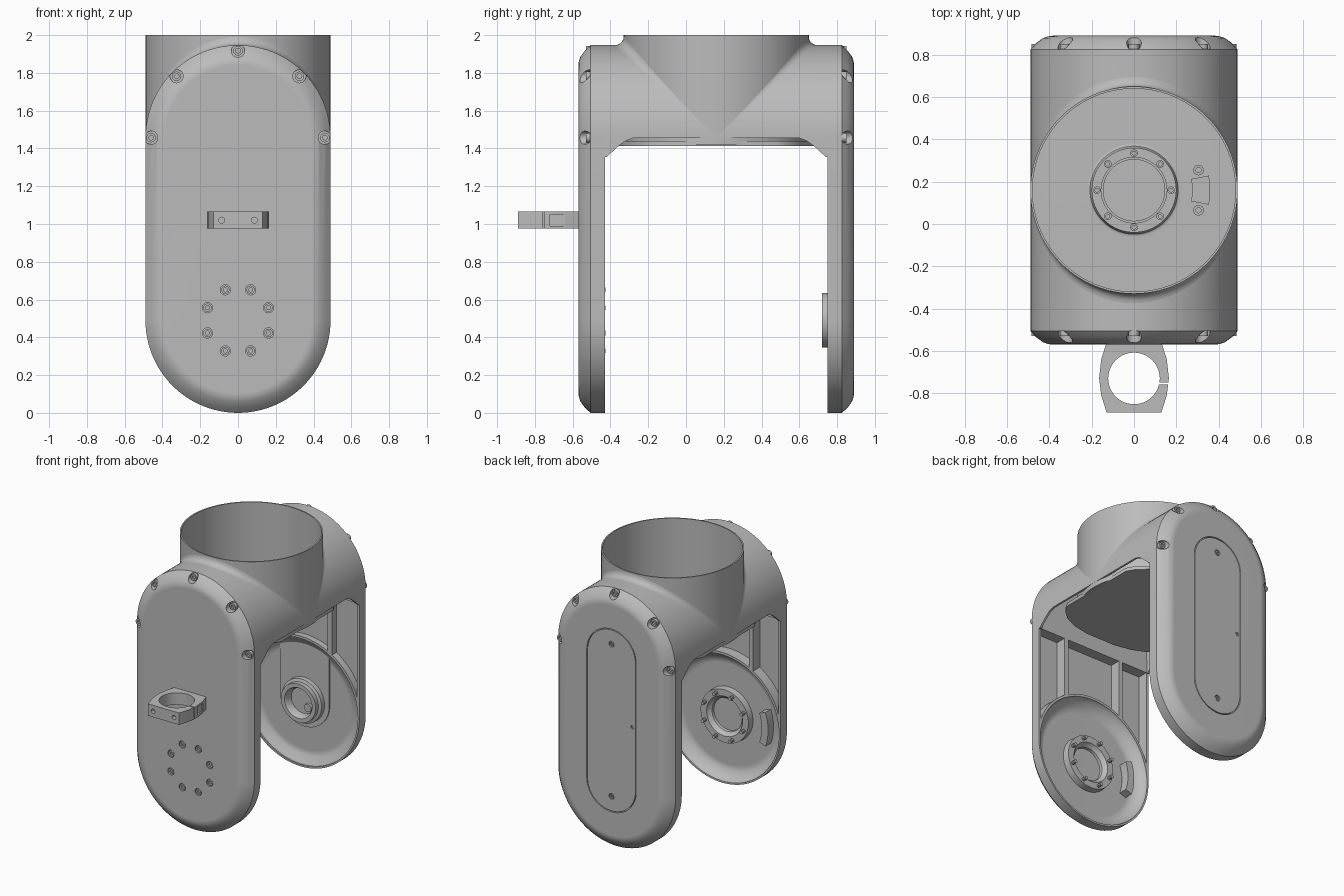
import bpy, bmesh
from math import sin, cos, pi, radians, sqrt
from mathutils import Matrix

if "Cube" in bpy.data.objects:
    bpy.data.objects.remove(bpy.data.objects["Cube"])

R, LOW, HIGH, MID = 0.49, 0.49, 1.457, 0.16   # shell radius, arc centre heights, middle y
INNER, EDGE, OUTER = 0.59, 0.665, 0.73        # plate depths measured from the middle

grey = bpy.data.materials.new("cast_grey")
grey.use_nodes = True
grey.diffuse_color = (0.5, 0.5, 0.5, 1)
grey.node_tree.nodes["Principled BSDF"].inputs["Base Color"].default_value = (0.5, 0.5, 0.5, 1)
made = []


# ---- helpers ----
def finish(name, bm, matrix):
    bm.transform(matrix)
    bm.normal_update()
    bmesh.ops.recalc_face_normals(bm, faces=bm.faces)
    mesh = bpy.data.meshes.new(name)
    bm.to_mesh(mesh)
    bm.free()
    mesh.materials.append(grey)
    obj = bpy.data.objects.new(name, mesh)
    bpy.context.collection.objects.link(obj)
    made.append(obj)
    return obj


def side(s, x=0, z=0):
    """Local z points outward along y on side s, local y points up."""
    return Matrix(((-s, 0, 0, x), (0, 0, s, MID), (0, 1, 0, z), (0, 0, 0, 1)))


def up(x=0, y=0, z=0):
    return Matrix.Translation((x, y, z))


ACROSS = Matrix(((0, 0, 1, 0), (1, 0, 0, MID), (0, 1, 0, 0), (0, 0, 0, 1)))


def loft(name, rings, matrix):
    bm = bmesh.new()
    loops = [[bm.verts.new((x, y, h)) for x, y in pts] for pts, h in rings]
    n = len(loops[0])
    for a, b in zip(loops, loops[1:]):
        for i in range(n):
            j = (i + 1) % n
            bm.faces.new((a[i], a[j], b[j], b[i]))
    bm.faces.new(loops[0][::-1])
    bm.faces.new(loops[-1])
    return finish(name, bm, matrix)


def prism(name, pts, h0, h1, matrix):
    return loft(name, [(pts, h0), (pts, h1)], matrix)


def box(name, x0, x1, y0, y1, z0, z1):
    return prism(name, [(x0, y0), (x1, y0), (x1, y1), (x0, y1)], z0, z1, up())


def lathe(name, profile, matrix, steps=16):
    bm = bmesh.new()
    vs = [bm.verts.new((r, 0, h)) for r, h in profile]
    es = [bm.edges.new(p) for p in zip(vs, vs[1:])]
    if profile[0][0] > 0:
        es.append(bm.edges.new((vs[-1], vs[0])))
    bmesh.ops.spin(bm, geom=vs + es, cent=(0, 0, 0), axis=(0, 0, 1), angle=2 * pi, steps=steps)
    bmesh.ops.remove_doubles(bm, verts=bm.verts, dist=1e-5)
    return finish(name, bm, matrix)


def rod(name, r, h0, h1, matrix, steps=20):
    return prism(name, arc(r, 0, 2 * pi, steps)[:-1], h0, h1, matrix)


def screw(name, r, h0, h1, matrix):
    k = 0.5 * r
    return lathe(name, [(0, h0), (r, h0), (r, h1), (k, h1), (k, h1 - k), (0, h1 - k)], matrix)


def cut(obj, cutters):
    for c in cutters:
        c.hide_render = True
        m = obj.modifiers.new("cut", 'BOOLEAN')
        m.operation, m.object, m.solver = 'DIFFERENCE', c, 'EXACT'
    bpy.context.view_layer.update()
    mesh = bpy.data.meshes.new_from_object(obj.evaluated_get(bpy.context.evaluated_depsgraph_get()))
    obj.modifiers.clear()
    obj.data = mesh
    for c in cutters:
        made.remove(c)
        bpy.data.objects.remove(c)


def arc(r, a0, a1, n=48, cx=0, cy=0):
    return [(cx + r * cos(a0 + (a1 - a0) * i / n), cy + r * sin(a0 + (a1 - a0) * i / n))
            for i in range(n + 1)]


def stadium(r, z0=LOW, z1=HIGH):
    return arc(r, 0, pi, cy=z1) + arc(r, pi, 2 * pi, cy=z0)


def sector(r0, r1, half, mid=0):
    return arc(r1, mid - half, mid + half, 10) + arc(r0, mid + half, mid - half, 10)


RIM = [(0.46 * cos(k * pi / 4), HIGH + 0.46 * sin(k * pi / 4)) for k in range(5)]
BOLTS = [(0.175 * cos((k + .5) * pi / 4), LOW + 0.175 * sin((k + .5) * pi / 4)) for k in range(8)]


# ---- two side plates with dish and ribbed pockets inside ----
def pocket(x0, x1, s, floor):
    xs = [x0 + (x1 - x0) * i / 12 for i in range(13)]
    pts = [(x, LOW + sqrt(0.495 ** 2 - x * x)) for x in xs] + [(x1, 1.36), (x0, 1.36)]
    return prism("pocket_cutter", pts, 0.55, floor, side(s))


flat = []
for s, label, floor in ((-1, "front", .67), (1, "back", .645)):
    plate = loft(label + "_plate", [
        (stadium(R), INNER), (stadium(R), EDGE), (stadium(.463), EDGE + .03),
        (stadium(.43), OUTER - .011), (stadium(.407), OUTER - .003), (stadium(.385), OUTER)], side(s))
    flat.append(plate)
    profile = [(.477, .55), (.477, .6), (.46, floor - .04), (.42, floor - .01), (.38, floor)]
    dish = loft("dish_cutter", [(arc(r, 0, 2 * pi, 72)[:-1], h) for r, h in profile], side(s, 0, LOW))
    cutters = [dish] + [pocket(a, b, s, floor) for a, b in ((-.225, .225), (.26, .472), (-.472, -.26))]
    cutters += [rod("hole_cutter", .035, EDGE + .002, .8, side(s, x, z)) for x, z in RIM]
    if s < 0:
        cutters += [rod("bolt_cutter", .027, .712, .8, side(s, x, z)) for x, z in BOLTS]
    else:
        cutters.append(prism("cover_cutter", stadium(.207), .715, .8, side(s)))
    cut(plate, cutters)
    for x, z in RIM:
        screw(label + "_rim_screw", .025, EDGE - .005, .69, side(s, x, z))

# ---- front plate fittings: face bolts, bearing ring, stop block ----
for x, z in BOLTS:
    screw("face_bolt", .022, .705, .727, side(-1, x, z))
    rod("bolt_tip", .013, .585, .66, side(-1, x, z), 10)
lathe("front_bearing_ring", [(.12, .69), (.205, .69), (.2, .62), (.15, .62), (.14, .64), (.125, .65)],
      side(-1, 0, LOW), 48)
prism("front_stop_block", sector(.32, .375, radians(20), pi), .605, .69, side(-1, 0, LOW))

# ---- back plate fittings: cover, inner panel, hub ----
cover = prism("back_cover", stadium(.2), .71, OUTER, side(1))
spots = [(0, .40, .022), (0, 1.55, .022), (-.175, .97, .014)]
cut(cover, [rod("hole_cutter", r, .718, .8, side(1, x, z)) for x, z, r in spots])
for x, z, r in spots:
    screw("cover_screw", .75 * r, .712, .727, side(1, x, z))
prism("back_inner_panel", stadium(.205, LOW, 1.14), .635, .66, side(1))
lathe("back_hub", [(.1, .66), (.168, .66), (.166, .6), (.145, .593), (.145, .56), (.115, .56), (.1, .585)],
      side(1, 0, LOW), 48)
rod("hub_core", .1, .62, .66, side(1, 0, LOW), 32)
screw("hub_screw", .03, .6, .63, side(1, .05, LOW - .04))

# ---- arched bridge between the plates ----
arch = [(R, 1.355)] + arc(R, 0, pi, cy=HIGH) + [(-R, 1.355), (-.475, 1.355)]
arch += arc(.475, pi, 0, cy=HIGH) + [(.475, 1.355)]
bridge = prism("bridge_arch", arch, -INNER, INNER, side(1))
gap = [(-.58, 1.2), (-.58, 1.355), (-.52, 1.41), (-.48, 1.44), (-.44, 1.455)]
gap += [(-d, z) for d, z in reversed(gap)]
cut(bridge, [prism("gap_cutter", gap, -1, 1, ACROSS),
             rod("socket_cutter", .485, 1.2, 2.2, up(0, MID), 96)])
flat.append(bridge)

# ---- bowed floor under the bridge ----
bow = [(.47, .31), (.43, .38), (.36, .44), (.25, .49), (.12, .515)]
bow += [(-x, y) for x, y in reversed(bow)]
bow += [(-x, -y) for x, y in bow]
prism("bridge_floor", bow, 1.414, 1.44, up(0, MID))

# ---- round socket with floor and raised ring ----
flat.append(lathe("socket", [
    (0, 1.42), (R, 1.42), (R, 2), (.48, 2), (.48, 1.45), (.222, 1.45), (.208, 1.457), (.2, 1.475),
    (.2, 1.52), (.155, 1.52), (.155, 1.5), (.145, 1.5), (.145, 1.46), (0, 1.46)], up(0, MID), 96))
for k in range(8):
    a = k * pi / 4
    screw("ring_screw", .018, 1.5, 1.528, up(.175 * cos(a), MID + .175 * sin(a)))
prism("socket_stop_block", sector(.275, .36, radians(11)), 1.44, 1.5, up(0, MID))
for y in (-.095, .095):
    screw("stop_screw", .025, 1.44, 1.47, up(.305, MID + y))

# ---- blend where the socket meets the bridge ----
bm = bmesh.new()
rows = []
for i in range(97):
    t = 2 * pi * i / 96
    d = 0.045 * sin(t) ** 2
    row = []
    for k in range(6):
        a = k * pi / 10
        r = R + d * (1 - cos(a))
        x = r * cos(t)
        roof = HIGH + sqrt(max(R * R - x * x, 0))
        row.append(bm.verts.new((x, r * sin(t), roof + d * (1 - sin(a)))))
    rows.append(row)
for p, q in zip(rows, rows[1:]):
    for k in range(5):
        bm.faces.new((p[k], p[k + 1], q[k + 1], q[k]))
bmesh.ops.remove_doubles(bm, verts=bm.verts, dist=1e-5)
finish("socket_blend", bm, up(0, MID))

# ---- cable clamp on the front ----
outline = [(.13, -.56), (.155, -.64), (.165, -.73), (.155, -.81), (.13, -.89)]
outline += [(-x, y) for x, y in reversed(outline)]
clamp = prism("cable_clamp", outline, .975, 1.065, up())
cut(clamp, [rod("bore_cutter", .122, .9, 1.2, up(0, -.73), 48),
            box("slit_cutter", .1, .2, -.758, -.75, .9, 1.2),
            box("slot_cutter", .148, .2, -.72, -.64, .99, 1.05),
            box("slot_cutter", -.2, -.148, -.72, -.64, .99, 1.05)]
    + [rod("hole_cutter", .016, 1.02, 1.1, side(-1, x, 1.02)) for x in (-.087, .087)])

# ---- smooth shading with sharp edges kept, flat faces held flat ----
bpy.ops.object.select_all(action='DESELECT')
for o in made:
    o.select_set(True)
bpy.context.view_layer.objects.active = made[0]
bpy.ops.object.shade_smooth_by_angle(angle=radians(32))
for o in flat:
    o.modifiers.new("flat_faces", 'WEIGHTED_NORMAL').keep_sharp = True
